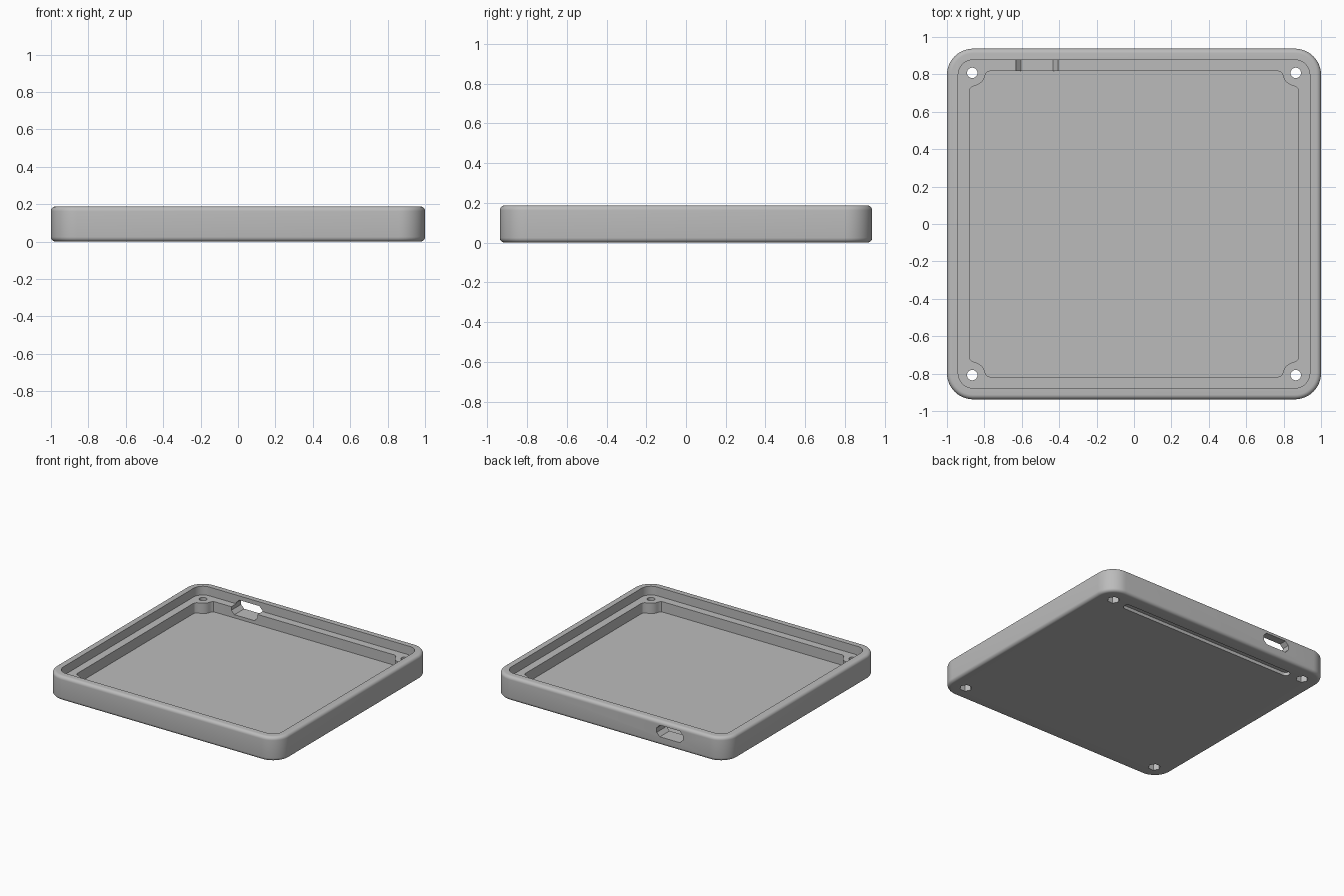
import bpy, bmesh, math

if "Cube" in bpy.data.objects:
    bpy.data.objects.remove(bpy.data.objects["Cube"])

HX, HY, H = 1.0, 0.9375, 0.1875      # half width, half depth, height
FLOOR, LEDGE = 0.04, 0.12            # cavity floor and board ledge heights
HOLE_X, HOLE_Y = 0.865, 0.808        # screw positions


def rounded_rect(hx, hy, r, n=12):
    pts = []
    for k, (sx, sy) in enumerate([(1, 1), (-1, 1), (-1, -1), (1, -1)]):
        for i in range(n + 1):
            a = math.pi / 2 * (k + i / n)
            pts.append((sx * (hx - r) + r * math.cos(a), sy * (hy - r) + r * math.sin(a)))
    return pts


def loft(name, rings):
    """Closed solid through rings of 3D points."""
    bm = bmesh.new()
    vs = [[bm.verts.new(p) for p in ring] for ring in rings]
    n = len(vs[0])
    for a, b in zip(vs, vs[1:]):
        for i in range(n):
            j = (i + 1) % n
            bm.faces.new((a[i], a[j], b[j], b[i]))
    bm.faces.new(vs[0][::-1])
    bm.faces.new(vs[-1])
    bmesh.ops.recalc_face_normals(bm, faces=bm.faces)
    me = bpy.data.meshes.new(name)
    bm.to_mesh(me)
    bm.free()
    ob = bpy.data.objects.new(name, me)
    bpy.context.collection.objects.link(ob)
    return ob


def prism(name, pts, z0, z1):
    return loft(name, [[(x, y, z) for x, y in pts] for z in (z0, z1)])


def ngon(cx, cy, r, n):
    return [(cx + r * math.cos(2 * math.pi * i / n), cy + r * math.sin(2 * math.pi * i / n))
            for i in range(n)]


# Tray body with rounded corners and filleted top and bottom edges
F, R, N = 0.025, 0.14, 6
steps = [(F * (1 - math.sin(t)), F * (1 - math.cos(t)))
         for t in (math.pi / 2 * i / N for i in range(N + 1))]
layers = steps[::-1]
profile = [(F - F * math.sin(math.pi / 2 * i / N), F - F * math.cos(math.pi / 2 * i / N))
           for i in range(N + 1)]
profile += [(d, H - z) for d, z in reversed(profile)]
tray = loft("case_tray", [[(x, y, z) for x, y in rounded_rect(HX - d, HY - d, R - d)]
                          for d, z in profile])

cutters = []

# Upper recess above the ledge
cutters.append(prism("upper_recess_cutter", rounded_rect(HX - 0.06, HY - 0.06, 0.08), LEDGE, H + 0.1))

# Lower cavity, its corners shaped around the screw bosses
quarter = [(0.88, 0.705), (0.877, 0.722), (0.868, 0.732)]
quarter += [(HOLE_X - 0.07 * math.sin(math.radians(a)), HOLE_Y - 0.07 * math.cos(math.radians(a)))
            for a in range(10, 81, 10)]
quarter += [(0.789, 0.808), (0.781, 0.816), (0.765, 0.8175)]
outline = []
for sx, sy in [(1, 1), (-1, 1), (-1, -1), (1, -1)]:
    corner = [(sx * x, sy * y) for x, y in quarter]
    outline += corner if sx * sy > 0 else corner[::-1]
cutters.append(prism("lower_cavity_cutter", outline, FLOOR, LEDGE + 0.02))

# Screw holes with hexagonal nut pockets underneath
for sx in (-1, 1):
    for sy in (-1, 1):
        cutters.append(prism("screw_hole_cutter", ngon(sx * HOLE_X, sy * HOLE_Y, 0.028, 24), -0.1, H + 0.1))
        cutters.append(prism("nut_pocket_cutter", ngon(sx * HOLE_X, sy * HOLE_Y, 0.044, 6), -0.1, 0.05))

# Connector opening with chamfered ends through the back wall and ledge
x0, x1, z0, z1, c = -0.63, -0.405, 0.065, 0.155, 0.027
port = [(x0 + c, z0), (x1 - c, z0), (x1, z0 + c), (x1, z1 - c),
        (x1 - c, z1), (x0 + c, z1), (x0, z1 - c), (x0, z0 + c)]
cutters.append(loft("port_cutter", [[(x, y, z) for x, z in port] for y in (0.78, 1.1)]))

# Long rounded groove on the underside
groove = [(x, y + 0.795) for x, y in rounded_rect(0.755, 0.03, 0.0299, 8)]
cutters.append(prism("groove_cutter", groove, -0.1, 0.025))

# Cut everything, then drop the helpers
bpy.context.view_layer.objects.active = tray
tray.select_set(True)
for cut in cutters:
    mod = tray.modifiers.new("cut", "BOOLEAN")
    mod.operation, mod.solver, mod.object = "DIFFERENCE", "EXACT", cut
    cut.hide_render = True
    bpy.ops.object.modifier_apply(modifier=mod.name)
    bpy.data.objects.remove(cut)

# Plain grey finish
grey = bpy.data.materials.new("grey_plastic")
grey.diffuse_color = (0.5, 0.5, 0.5, 1)
grey.use_nodes = True
grey.node_tree.nodes["Principled BSDF"].inputs["Base Color"].default_value = grey.diffuse_color
tray.data.materials.clear()
tray.data.materials.append(grey)
for p in tray.data.polygons:
    p.material_index = 0
bpy.ops.object.shade_smooth_by_angle(angle=math.radians(30))
